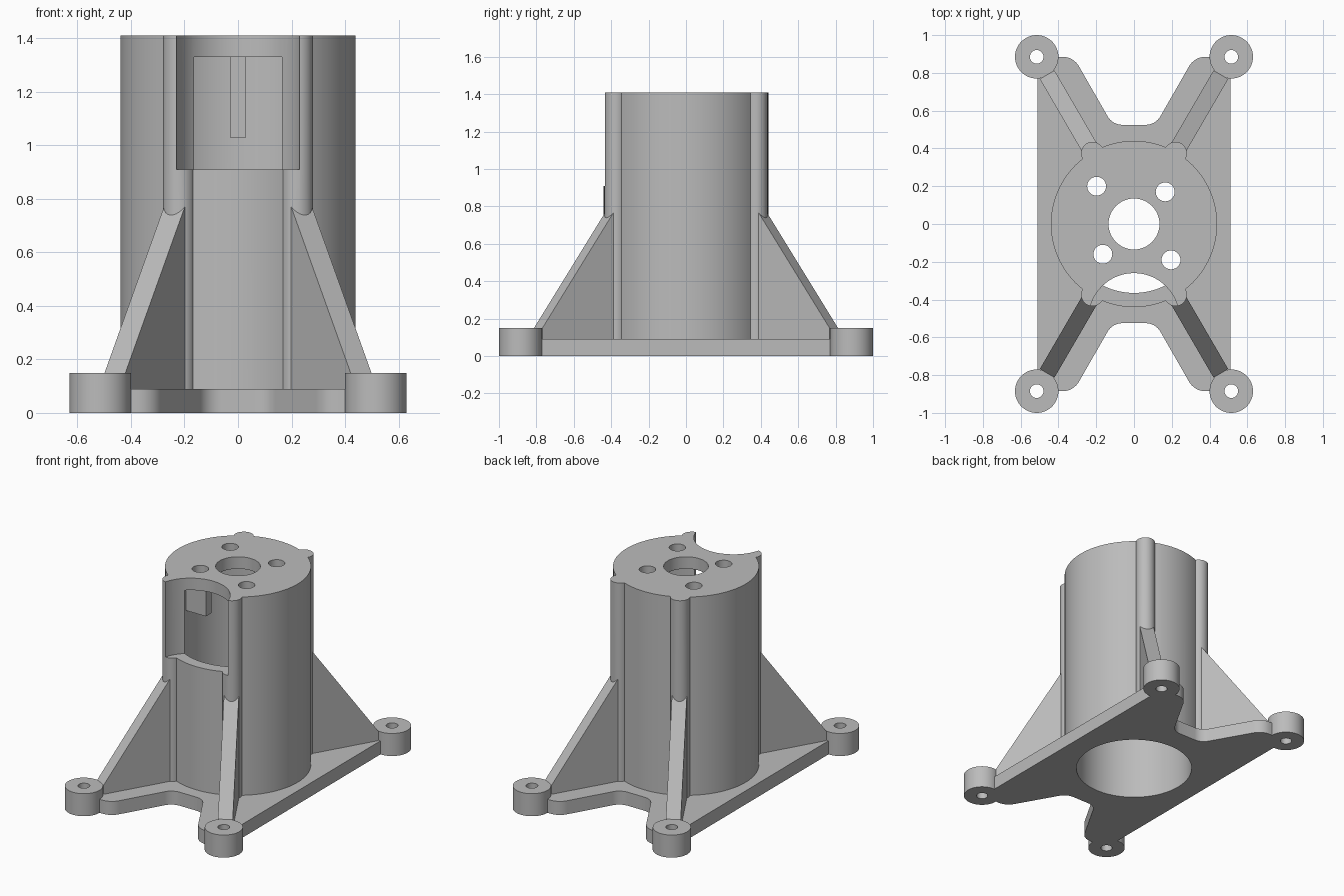
import bpy, bmesh, math
from mathutils import Vector

if "Cube" in bpy.data.objects:
    bpy.data.objects.remove(bpy.data.objects["Cube"])

grey = bpy.data.materials.new("plain grey")
grey.diffuse_color = (0.5, 0.5, 0.5, 1)
grey.use_nodes = True
grey.node_tree.nodes["Principled BSDF"].inputs["Base Color"].default_value = grey.diffuse_color

HEIGHT, ROOF, BORE = 1.41, 1.33, 0.365
CORNERS = [(sx, sy) for sx in (-1, 1) for sy in (-1, 1)]


def prism(name, pts, axis_map, d0, d1):
    """Extrude a 2D outline between two depths; axis_map places (u, v, depth) in space."""
    bm = bmesh.new()
    n = len(pts)
    a = [bm.verts.new(axis_map(u, v, d0)) for u, v in pts]
    b = [bm.verts.new(axis_map(u, v, d1)) for u, v in pts]
    bm.faces.new(a)
    bm.faces.new(b)
    for i in range(n):
        j = (i + 1) % n
        bm.faces.new((a[i], a[j], b[j], b[i]))
    bmesh.ops.recalc_face_normals(bm, faces=bm.faces[:])
    mesh = bpy.data.meshes.new(name)
    bm.to_mesh(mesh)
    bm.free()
    mesh.materials.append(grey)
    ob = bpy.data.objects.new(name, mesh)
    bpy.context.collection.objects.link(ob)
    return ob


def upright(u, v, d):
    return Vector((u, v, d))


def cylinder(name, x, y, r, z0, z1, n=48):
    pts = [(x + r * math.cos(2 * math.pi * i / n), y + r * math.sin(2 * math.pi * i / n))
           for i in range(n)]
    return prism(name, pts, upright, z0, z1)


def rounded(points, steps=8):
    """Round the corners of an outline given as (x, y, radius)."""
    out = []
    n = len(points)
    for i, (x, y, r) in enumerate(points):
        p = Vector((x, y))
        if r == 0:
            out.append((x, y))
            continue
        a = (Vector(points[i - 1][:2]) - p).normalized()
        b = (Vector(points[(i + 1) % n][:2]) - p).normalized()
        half = a.angle(b) / 2
        c = p + (a + b).normalized() * (r / math.sin(half))
        t = r / math.tan(half)
        s, e = p + a * t - c, p + b * t - c
        for k in range(steps + 1):
            d = (s.lerp(e, k / steps)).normalized() * r
            out.append(tuple(c + d))
    return out


def combine(target, other, operation):
    mod = target.modifiers.new("cut", 'BOOLEAN')
    mod.operation = operation
    mod.solver = 'EXACT'
    mod.object = other
    bpy.context.view_layer.objects.active = target
    bpy.ops.object.modifier_apply(modifier=mod.name)
    bpy.data.objects.remove(other)


# Base plate with notched front and back
half = [(0.51, 0.885, 0), (0.32, 0.885, 0.1), (0.114, 0.525, 0.09)]
back = half + [(-x, y, r) for x, y, r in reversed(half)]
outline = back + [(-x, -y, r) for x, y, r in back]
mount = prism("motor_mount", rounded(outline), upright, 0, 0.09)

# Tower body
combine(mount, cylinder("tower", 0, 0, 0.44, 0, HEIGHT, 96), 'UNION')

for sx, sy in CORNERS:
    # Round pillars on the tower wall
    combine(mount, cylinder("pillar", 0.22 * sx, 0.375 * sy, 0.06, 0, HEIGHT, 32), 'UNION')
    # Feet
    combine(mount, cylinder("foot", 0.515 * sx, 0.885 * sy, 0.115, 0, 0.15), 'UNION')
    # Sloping gussets running out to the feet
    d = Vector((0.515 * sx, 0.885 * sy, 0)).normalized()
    side = Vector((-d.y, d.x, 0))
    profile = [(0.43, 0.03), (0.914, 0.03), (0.914, 0.15), (0.43, 0.83)]
    combine(mount, prism("gusset", profile,
                         lambda u, v, w: d * u + side * w + Vector((0, 0, v)),
                         -0.045, 0.045), 'UNION')

# Bore, front opening and roof holes
combine(mount, cylinder("bore", 0, 0, BORE, -0.1, ROOF, 96), 'DIFFERENCE')
combine(mount, cylinder("opening", 0, -0.5, 0.24, 0.91, 1.6, 64), 'DIFFERENCE')
combine(mount, cylinder("shaft_hole", 0, 0, 0.135, 1.2, 1.6), 'DIFFERENCE')
for x, y in [(-0.198, 0.2), (0.165, 0.17), (-0.165, -0.16), (0.196, -0.19)]:
    combine(mount, cylinder("screw_hole", x, y, 0.05, 1.2, 1.6, 32), 'DIFFERENCE')
for sx, sy in CORNERS:
    combine(mount, cylinder("foot_hole", 0.515 * sx, 0.885 * sy, 0.036, -0.1, 0.3, 32), 'DIFFERENCE')

# Short ribs inside the bore below the roof
for angle in (0, 90, 180):
    c, s = math.cos(math.radians(angle)), math.sin(math.radians(angle))
    rib = prism("inner_rib", [(0.215, -0.03), (0.39, -0.03), (0.39, 0.03), (0.215, 0.03)],
                lambda u, v, z: Vector((u * c - v * s, u * s + v * c, z)), 1.03, 1.35)
    combine(mount, rib, 'UNION')

# Smooth curved walls, sharp edges kept
bpy.ops.object.select_all(action='DESELECT')
mount.select_set(True)
bpy.context.view_layer.objects.active = mount
bpy.ops.object.shade_smooth_by_angle(angle=math.radians(30))
